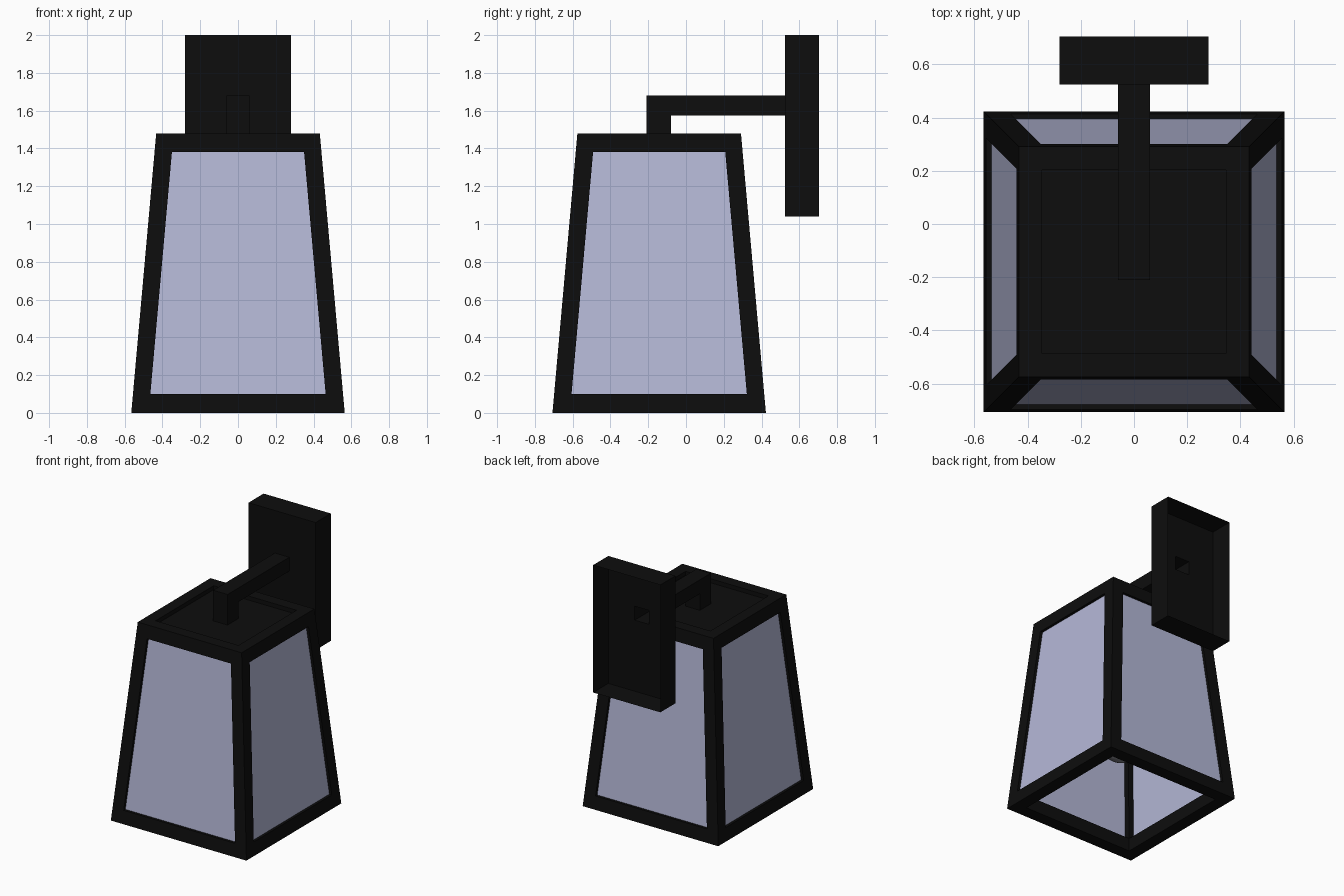
import bpy, bmesh, math

if "Cube" in bpy.data.objects:
    bpy.data.objects.remove(bpy.data.objects["Cube"])

CY = -0.142            # lantern centre in y
H = 1.48               # lantern height
BAR = 0.092            # frame bar width


def material(name, color):
    m = bpy.data.materials.new(name)
    m.diffuse_color = (*color, 1)
    m.use_nodes = True
    m.node_tree.nodes["Principled BSDF"].inputs["Base Color"].default_value = m.diffuse_color
    return m


BLACK = material("black_metal", (0.004, 0.004, 0.004))
GLASS = material("frosted_glass", (0.46, 0.48, 0.68))
BULB = material("bulb_grey", (0.25, 0.25, 0.28))


def half(z):
    """Outer half width of the tapered lantern at height z."""
    return 0.565 + (0.433 - 0.565) * z / H


def finish(name, bm, mat):
    bmesh.ops.recalc_face_normals(bm, faces=bm.faces)
    me = bpy.data.meshes.new(name)
    bm.to_mesh(me)
    bm.free()
    ob = bpy.data.objects.new(name, me)
    bpy.context.collection.objects.link(ob)
    me.materials.append(mat)
    return ob


def loft(name, loops, mat, ring=False, caps=(True, True)):
    """Join equal-length loops with quads; close as a ring or cap the ends."""
    bm = bmesh.new()
    vs = [[bm.verts.new(p) for p in lp] for lp in loops]
    n = len(vs[0])
    pairs = list(zip(vs, vs[1:])) + ([(vs[-1], vs[0])] if ring else [])
    for a, b in pairs:
        for i in range(n):
            j = (i + 1) % n
            bm.faces.new((a[i], a[j], b[j], b[i]))
    if not ring:
        for use, lp in zip(caps, (vs[0], vs[-1])):
            if use:
                bm.faces.new(lp)
    return finish(name, bm, mat)


def rect_z(x0, x1, y0, y1, z):
    return [(x0, y0, z), (x1, y0, z), (x1, y1, z), (x0, y1, z)]


def rect_y(x, z0, z1, y):
    return [(-x, y, z0), (x, y, z0), (x, y, z1), (-x, y, z1)]


def square(h, z):
    return rect_z(-h, h, CY - h, CY + h, z)


# Bottom and top rims
for name, z0, z1 in (("bottom_rim", 0, 0.1), ("top_rim", H - 0.1, H)):
    inner = half((z0 + z1) / 2) - BAR
    loft(name, [square(half(z0), z0), square(half(z1), z1),
                square(inner, z1), square(inner, z0)], BLACK, ring=True)

# Sloping corner posts
for sx in (-1, 1):
    for sy in (-1, 1):
        loops = []
        for z in (0.1, H - 0.1):
            o, i = half(z), half(z) - BAR
            loops.append(rect_z(sx * i, sx * o, CY + sy * i, CY + sy * o, z))
        loft("corner_post", loops, BLACK)

# Glass panes, set between the posts
Z0, Z1 = 0.09, H - 0.09
for k in range(4):
    c, s = round(math.cos(k * math.pi / 2)), round(math.sin(k * math.pi / 2))
    loops = []
    for z in (Z0, Z1):
        w, o, i = half(z) - BAR + 0.01, half(z) - 0.02, half(z) - 0.05
        pts = [(-w, o), (w, o), (w, i), (-w, i)]
        loops.append([(x * c - y * s, CY + x * s + y * c, z) for x, y in pts])
    loft("glass_pane", loops, GLASS)

# Recessed roof panel
R = half(H) - BAR + 0.01
loft("roof_panel", [square(R, H - 0.07), square(R, H - 0.03)], BLACK)

# Hollow wall plate, open at the back, with an opening for the arm
PX, PZ0, PZ1, PY0, PY1 = 0.28, 1.04, 2.0, 0.525, 0.705
AX, AZ0, AZ1 = 0.06, 1.575, 1.68
loft("wall_plate", [rect_y(PX, PZ0, PZ1, PY1), rect_y(PX, PZ0, PZ1, PY0),
                    rect_y(AX, AZ0, AZ1, PY0)], BLACK, caps=(False, False))

# Hollow L-shaped arm: runs forward from the plate, then down to the roof
YF, YB = -0.21, -0.08
loft("arm", [rect_y(AX, AZ0, AZ1, PY0),
             rect_y(AX, AZ0, AZ1, YB),
             [(-AX, YB, H - 0.03), (AX, YB, H - 0.03),
              (AX, YF, H - 0.03), (-AX, YF, H - 0.03)]][:2],
     BLACK, caps=(False, False))
loft("arm_drop", [rect_z(-AX, AX, YF, YB, H - 0.03),
                  rect_z(-AX, AX, YF, YB, AZ1)], BLACK)

# Bulb and socket hanging inside
bm = bmesh.new()
bmesh.ops.create_uvsphere(bm, u_segments=24, v_segments=16, radius=0.15)
bmesh.ops.translate(bm, verts=bm.verts, vec=(0, CY, 0.5))
for f in bm.faces:
    f.smooth = True
finish("bulb", bm, BULB)


def circle(r, z, n=20):
    return [(r * math.cos(2 * math.pi * i / n),
             CY + r * math.sin(2 * math.pi * i / n), z) for i in range(n)]


loft("bulb_neck", [circle(0.13, 0.57), circle(0.07, 0.8), circle(0.07, 0.95)], BULB)
loft("socket", [circle(0.08, 0.93), circle(0.08, H - 0.06)], BLACK)
